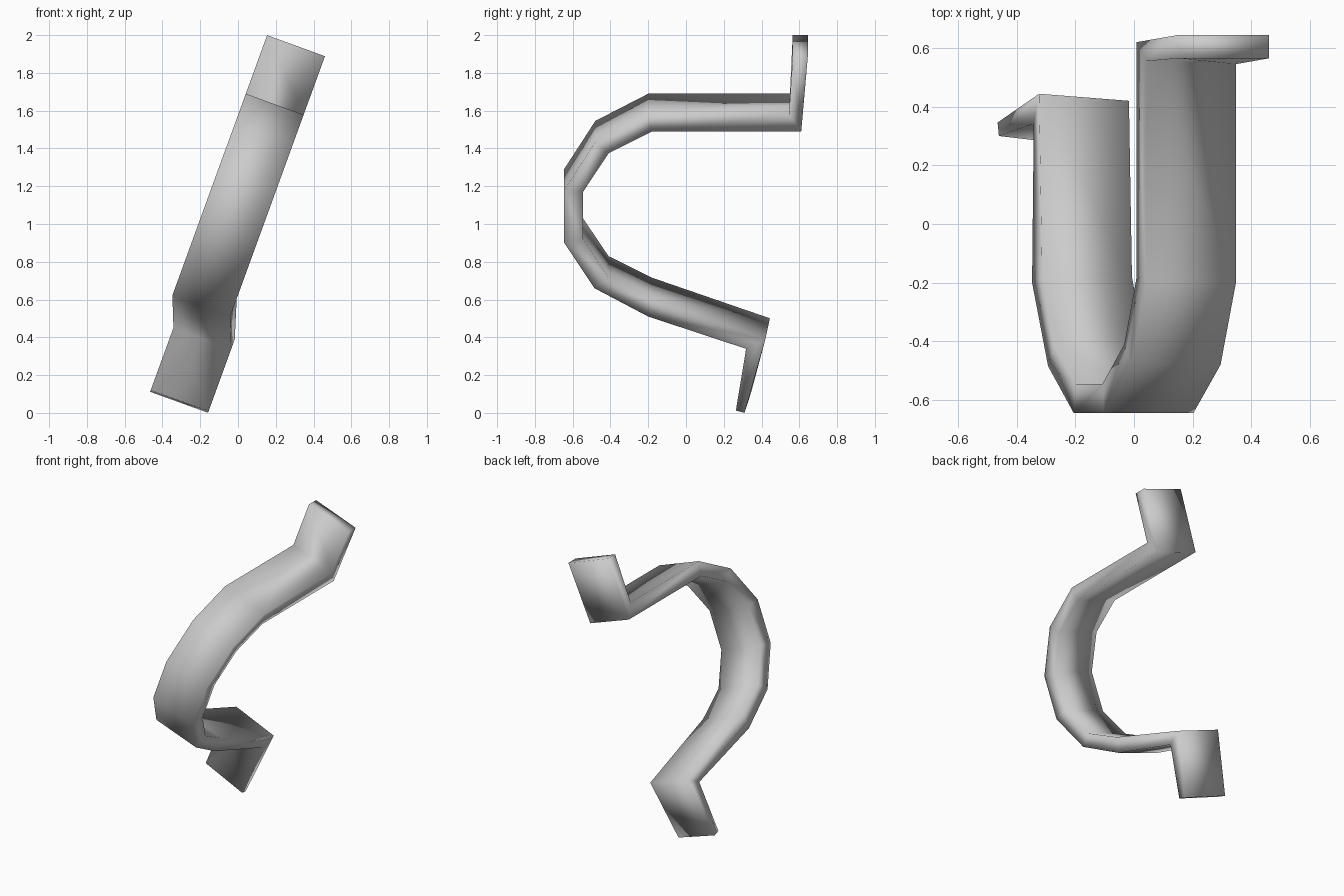
import bpy
import bmesh
import math

cube = bpy.data.objects.get("Cube")
if cube:
    bpy.data.objects.remove(cube, do_unlink=True)

# One flat grey
grey = bpy.data.materials.new("plain_grey")
grey.use_nodes = True
colour = (0.6, 0.6, 0.6, 1)
grey.diffuse_color = colour
grey.node_tree.nodes["Principled BSDF"].inputs["Base Color"].default_value = colour

# The bar leans sideways; each section spans its full width across the lean
LEAN = math.radians(20)
HALF_WIDTH = 0.163
MID_HEIGHT = 1.1

# Sections from upper tab to lower tab:
# outer y, outer z, inner y, inner z, sideways shift, twist in y
sections = [
    (0.565, 1.944, 0.645, 1.944, 0, 0),            # upper tab end
    (0.55, 1.634, 0.615, 1.546, 0, 0.005),         # upper tab bend
    (-0.2, 1.634, -0.18, 1.546, 0, 0),             # arch
    (-0.48, 1.49, -0.41, 1.43, 0, 0),
    (-0.645, 1.235, -0.545, 1.226, 0, 0),
    (-0.645, 0.957, -0.545, 0.974, 0, 0),
    (-0.485, 0.716, -0.41, 0.774, 0, 0),
    (-0.2, 0.566, -0.18, 0.66, 0, 0),
    (0.33, 0.395, 0.432, 0.445, 0.068, 0.012),     # lower tab bend
    (0.282, 0.068, 0.328, 0.056, 0.068, 0.018),    # lower tab end
]


def corner(y, z, side, shift, twist):
    """Point on the left (-1) or right (+1) edge of a section."""
    x = (z - MID_HEIGHT) * math.tan(LEAN) + shift
    return (x + side * HALF_WIDTH * math.cos(LEAN),
            y - side * twist,
            z - side * HALF_WIDTH * math.sin(LEAN))


# Sweep the rectangular section along the bar
bm = bmesh.new()
rings = []
for yo, zo, yi, zi, shift, twist in sections:
    outline = [(yo, zo, -1), (yo, zo, 1), (yi, zi, 1), (yi, zi, -1)]
    rings.append([bm.verts.new(corner(y, z, s, shift, twist)) for y, z, s in outline])
for a, b in zip(rings, rings[1:]):
    for i in range(4):
        j = (i + 1) % 4
        bm.faces.new((a[i], a[j], b[j], b[i]))
bm.faces.new(rings[0])
bm.faces.new(rings[-1])
bmesh.ops.recalc_face_normals(bm, faces=bm.faces[:])
for face in bm.faces:
    face.smooth = True

mesh = bpy.data.meshes.new("curved_handle")
bm.to_mesh(mesh)
bm.free()
mesh.materials.append(grey)
handle = bpy.data.objects.new("curved_handle", mesh)
bpy.context.collection.objects.link(handle)
